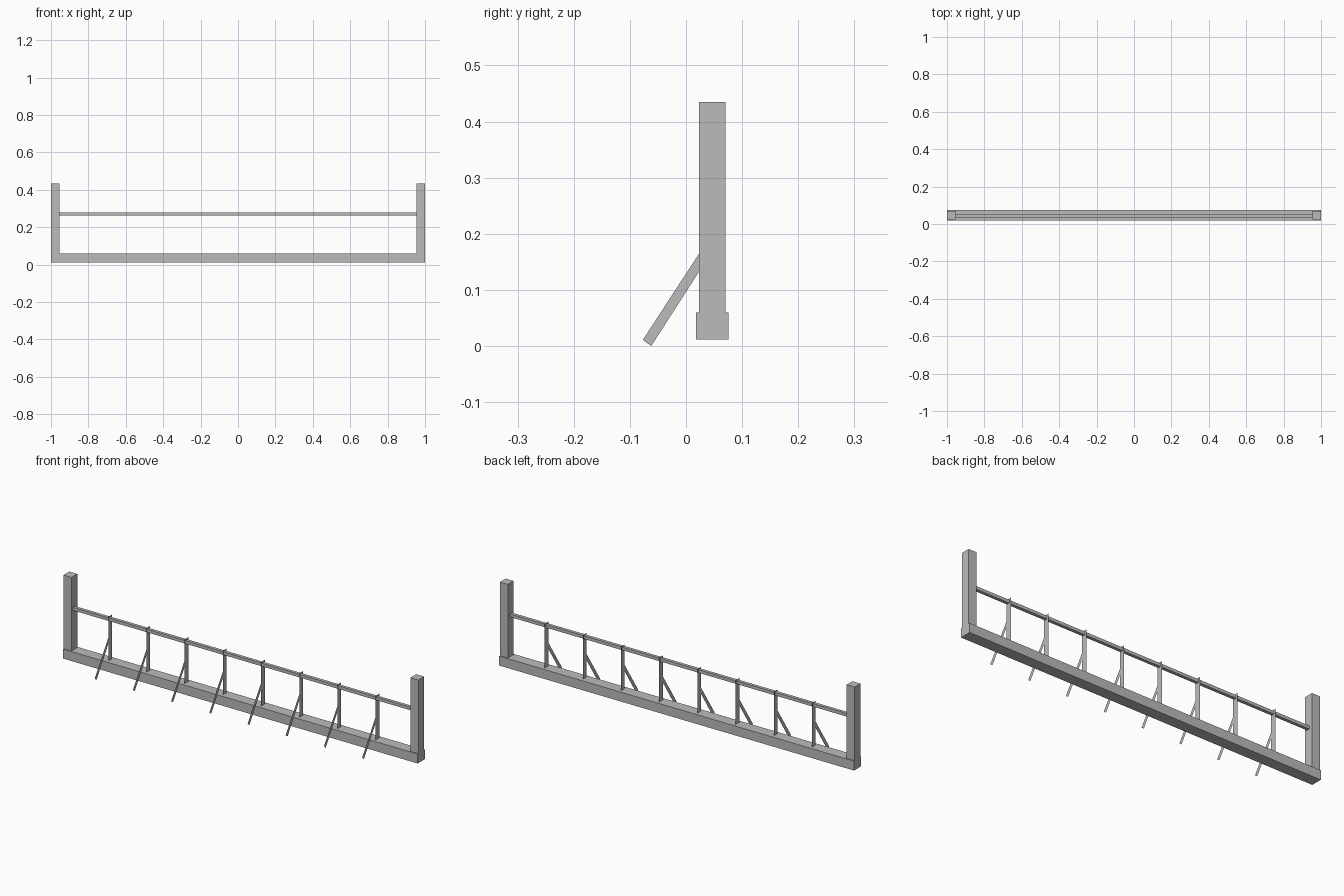
import bpy

cube = bpy.data.objects.get("Cube")
if cube:
    bpy.data.objects.remove(cube, do_unlink=True)

grey = bpy.data.materials.new("plain grey")
grey.use_nodes = True
grey.diffuse_color = (0.5, 0.5, 0.5, 1)
grey.node_tree.nodes["Principled BSDF"].inputs["Base Color"].default_value = grey.diffuse_color


def add_mesh(name, verts, faces):
    mesh = bpy.data.meshes.new(name)
    mesh.from_pydata(verts, [], faces)
    mesh.materials.append(grey)
    obj = bpy.data.objects.new(name, mesh)
    bpy.context.collection.objects.link(obj)
    return obj


def box(name, x, y, z):
    """Box from (low, high) ranges on each axis."""
    bpy.ops.mesh.primitive_cube_add(size=1)
    obj = bpy.context.object
    obj.name = name
    for v in obj.data.vertices:
        v.co = [r[0] if c < 0 else r[1] for r, c in zip((x, y, z), v.co)]
    obj.data.materials.append(grey)
    return obj


def sheet(name, x, outline):
    """Flat plate of no thickness, given by a (y, z) outline."""
    return add_mesh(name, [(x, y, z) for y, z in outline], [range(len(outline))])


# Base beam and the rail between the posts
box("base_beam", (-1, 1), (0.018, 0.076), (0.012, 0.06))
box("top_rail", (-0.955, 0.955), (0.036, 0.052), (0.262, 0.278))

# End posts
for side, x in (("right", (-1, -0.955)), ("left", (0.955, 1))):
    box(side + "_post", x, (0.0235, 0.07), (0.06, 0.435))

# Row of thin uprights, each with a sloping brace at the front
COUNT, SPACING = 8, 0.2153
FRONT, BACK = 0.032, 0.062
for i in range(COUNT):
    x = (i - (COUNT - 1) / 2) * SPACING
    sheet("upright", x, [(FRONT, 0.06), (BACK, 0.06), (BACK, 0.285), (FRONT, 0.285)])
    sheet("brace", x, [(-0.077, 0.011), (-0.062, 0), (FRONT, 0.146), (FRONT, 0.178)])
